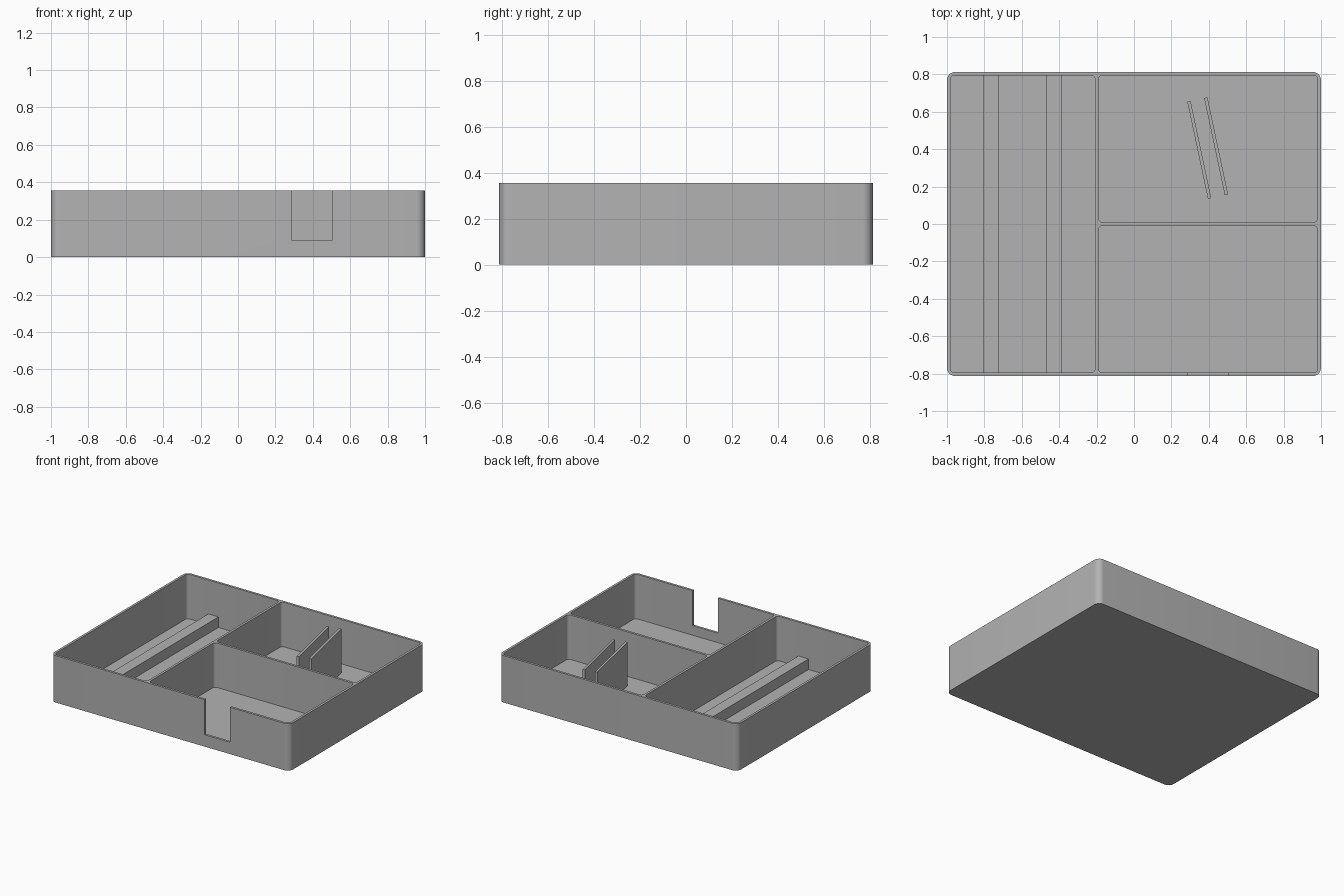
import bpy, bmesh, math
from mathutils import Vector

old = bpy.data.objects.get("Cube")
if old:
    bpy.data.objects.remove(old, do_unlink=True)

grey = bpy.data.materials.new("plain grey")
grey.use_nodes = True
COLOUR = (0.45, 0.45, 0.45, 1)
grey.diffuse_color = COLOUR
grey.node_tree.nodes["Principled BSDF"].inputs["Base Color"].default_value = COLOUR

WIDTH, DEPTH, HEIGHT = 2.0, 1.626, 0.355
WALL, FLOOR = 0.018, 0.018
X, Y = WIDTH / 2, DEPTH / 2


def box(name, lo, hi, radius=0.0, segments=6):
    """Box between two corners, with optionally rounded upright edges."""
    lo, hi = Vector(lo), Vector(hi)
    bm = bmesh.new()
    bmesh.ops.create_cube(bm, size=1)
    for v in bm.verts:
        v.co = (lo + hi) / 2 + v.co * (hi - lo)
    if radius:
        upright = [e for e in bm.edges
                   if abs(e.verts[0].co.z - e.verts[1].co.z) > 1e-4]
        bmesh.ops.bevel(bm, geom=upright, offset=radius, segments=segments,
                        profile=0.5, affect='EDGES')
    mesh = bpy.data.meshes.new(name)
    bm.to_mesh(mesh)
    bm.free()
    mesh.materials.append(grey)
    obj = bpy.data.objects.new(name, mesh)
    bpy.context.collection.objects.link(obj)
    return obj


def cut(target, cutter):
    """Subtract the cutter for good and remove it."""
    bpy.context.view_layer.objects.active = target
    mod = target.modifiers.new("cut", 'BOOLEAN')
    mod.operation = 'DIFFERENCE'
    mod.solver = 'EXACT'
    mod.object = cutter
    bpy.ops.object.modifier_apply(modifier=mod.name)
    bpy.data.objects.remove(cutter, do_unlink=True)


# Tray with three rounded compartments
tray = box("tray", (-X, -Y, 0), (X, Y, HEIGHT), 0.045, 8)
ix, iy, half = X - WALL, Y - WALL, WALL / 2
divider_x = -0.199
pockets = [
    ((-ix, -iy), (divider_x - half, iy)),
    ((divider_x + half, half), (ix, iy)),
    ((divider_x + half, -iy), (ix, -half)),
]
for lo, hi in pockets:
    cut(tray, box("pocket_cutter", (*lo, FLOOR), (*hi, 1), 0.022))

# Opening in the front wall
cut(tray, box("notch_cutter", (0.29, -1, 0.09), (0.503, -iy + 0.01, 1)))

bpy.ops.object.select_all(action='DESELECT')
tray.select_set(True)
bpy.context.view_layer.objects.active = tray
bpy.ops.object.shade_smooth_by_angle(angle=math.radians(30))

# Long rails on the floor of the side compartment
for name, x in (("outer_rail", -0.763), ("inner_rail", -0.428)):
    box(name, (x - 0.0425, -iy, FLOOR), (x + 0.0425, iy, 0.098))

# Pair of slanted upright plates in the rear compartment
for name, x, y in (("slanted_plate_right", 0.349, 0.396),
                   ("slanted_plate_left", 0.439, 0.416)):
    plate = box(name, (-0.009, -0.265, FLOOR), (0.009, 0.265, 0.35))
    plate.location = (x, y, 0)
    plate.rotation_euler.z = math.radians(12)
